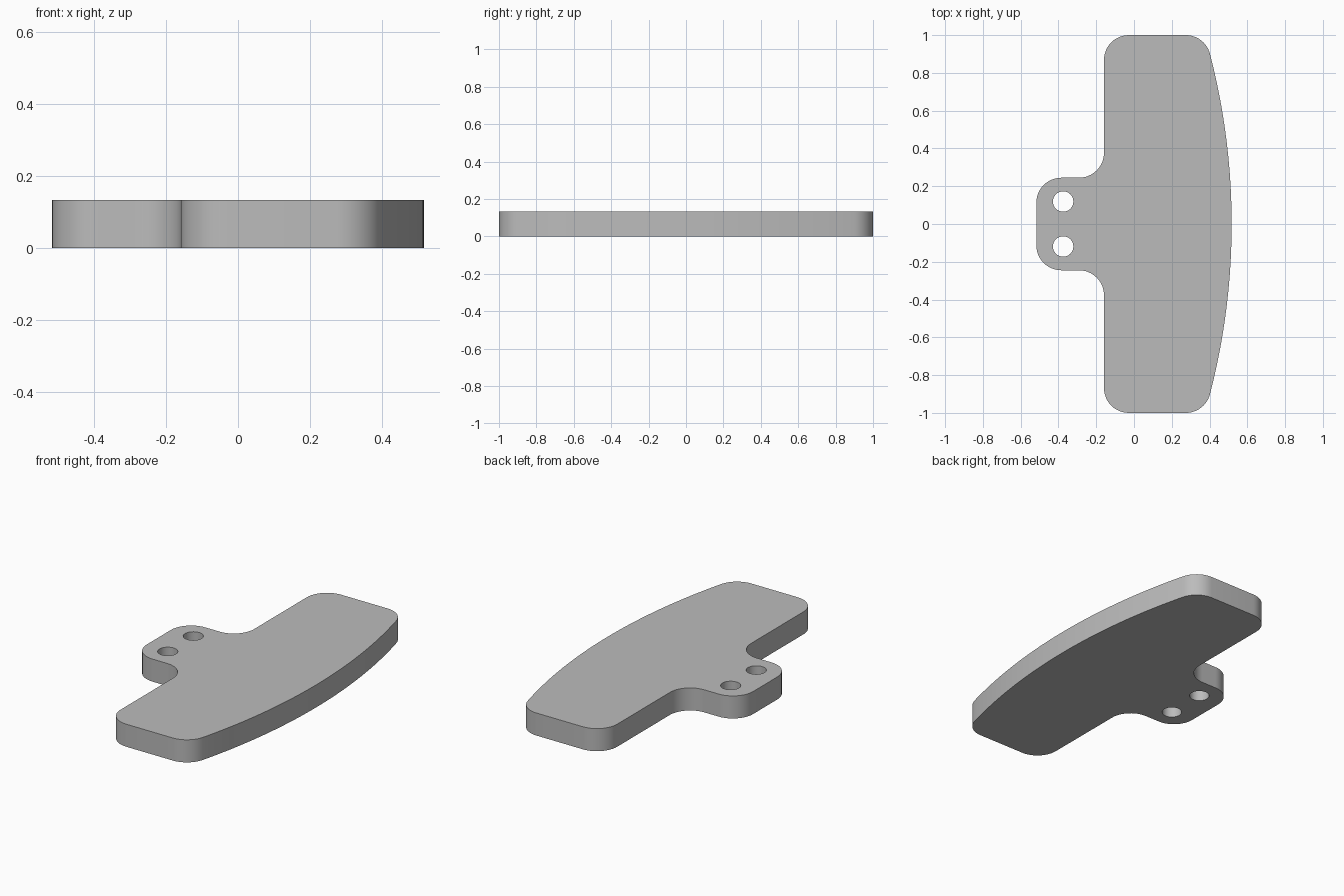
import bpy
import bmesh
from math import atan2, cos, pi, sin, sqrt

cube = bpy.data.objects.get("Cube")
if cube:
    bpy.data.objects.remove(cube, do_unlink=True)

THICK = 0.133
FRONT_X, BODY_X, TAB_X = 0.517, -0.159, -0.517   # bowed edge, straight edge, tab end
HALF_LEN, TAB_HALF = 1.0, 0.245
CORNER = 0.132
BOW = 3.59                                       # radius of the bowed edge
HOLE_X, HOLE_Y, HOLE_R = -0.375, 0.119, 0.054


def arc(cx, cy, r, start, end, steps):
    return [(cx + r * cos(start + (end - start) * i / steps),
             cy + r * sin(start + (end - start) * i / steps)) for i in range(steps + 1)]


# Half outline (y > 0), from the bowed edge round to the tab end
bow_x = FRONT_X - BOW
end_y = HALF_LEN - CORNER
end_x = bow_x + sqrt((BOW - CORNER) ** 2 - end_y ** 2)
tangent = atan2(end_y, end_x - bow_x)
half = arc(bow_x, 0, BOW, 0, tangent, 24)
half += arc(end_x, end_y, CORNER, tangent, pi / 2, 12)[1:]
half += arc(BODY_X + CORNER, end_y, CORNER, pi / 2, pi, 12)
half += arc(BODY_X - CORNER, TAB_HALF + CORNER, CORNER, 0, -pi / 2, 12)
half += arc(TAB_X + CORNER, TAB_HALF - CORNER, CORNER, pi / 2, pi, 12)
outline = half + [(x, -y) for x, y in reversed(half[1:])]
holes = [arc(HOLE_X, s * HOLE_Y, HOLE_R, 0, 2 * pi, 32)[:-1] for s in (1, -1)]

# Flat plate with two holes, extruded to thickness
bm = bmesh.new()
for loop in [outline] + holes:
    verts = [bm.verts.new((x, y, 0)) for x, y in loop]
    for a, b in zip(verts, verts[1:] + verts[:1]):
        bm.edges.new((a, b))
bmesh.ops.triangle_fill(bm, use_beauty=True, use_dissolve=False,
                        edges=bm.edges[:], normal=(0, 0, 1))
top = bmesh.ops.extrude_face_region(bm, geom=bm.faces[:], use_keep_orig=True)
bmesh.ops.translate(bm, vec=(0, 0, THICK),
                    verts=[g for g in top["geom"] if isinstance(g, bmesh.types.BMVert)])
bmesh.ops.recalc_face_normals(bm, faces=bm.faces[:])
mesh = bpy.data.meshes.new("paddle_plate")
bm.to_mesh(mesh)
bm.free()

plate = bpy.data.objects.new("paddle_plate", mesh)
bpy.context.collection.objects.link(plate)

# Single grey material
grey = bpy.data.materials.new("plain_grey")
grey.use_nodes = True
colour = (0.5, 0.5, 0.5, 1)
grey.diffuse_color = colour
grey.node_tree.nodes["Principled BSDF"].inputs["Base Color"].default_value = colour
mesh.materials.append(grey)

bpy.ops.object.select_all(action="DESELECT")
plate.select_set(True)
bpy.context.view_layer.objects.active = plate
bpy.ops.object.shade_smooth_by_angle(angle=pi / 6)
